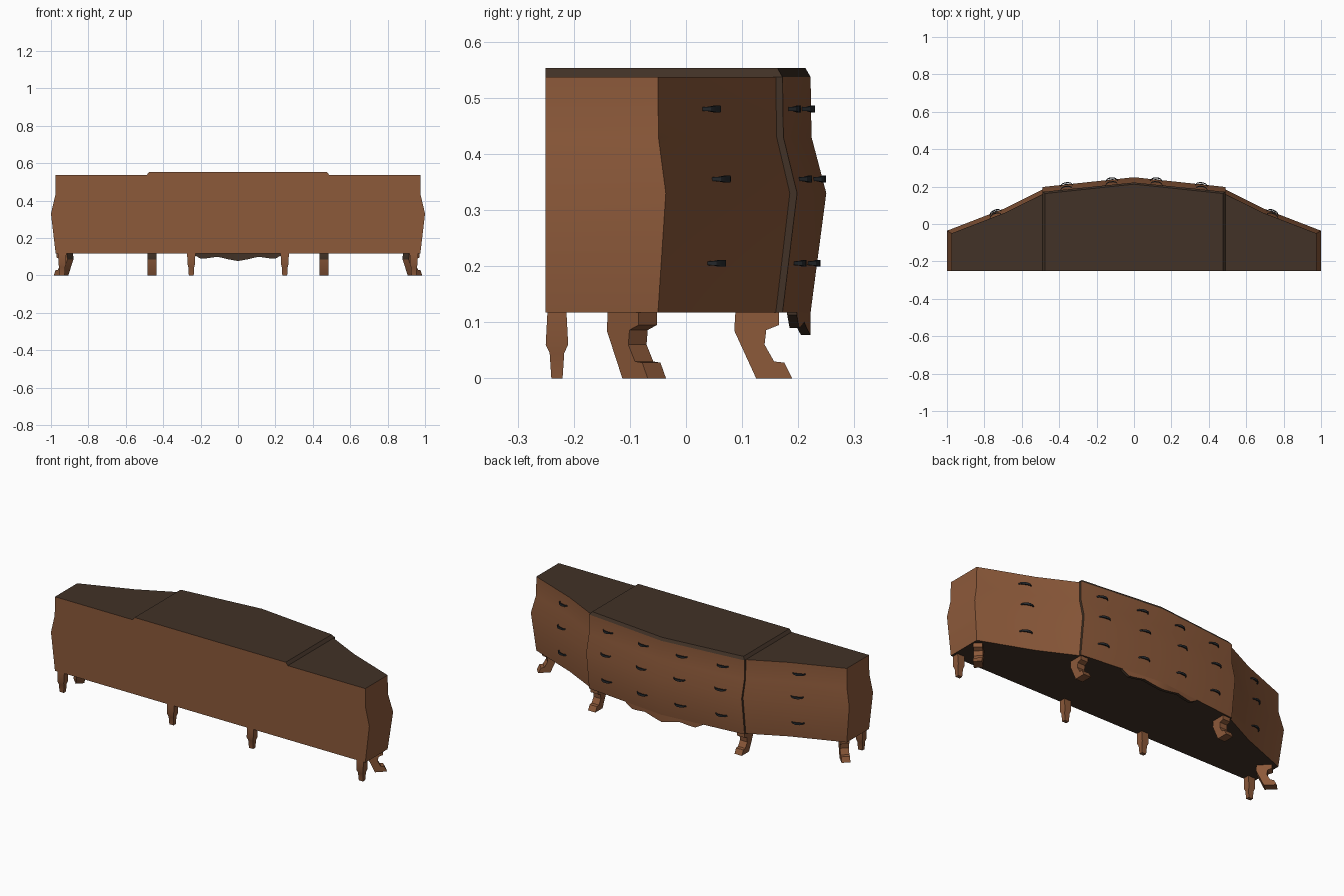
import bpy, bmesh, math
from mathutils import Matrix, Vector

if "Cube" in bpy.data.objects:
    bpy.data.objects.remove(bpy.data.objects["Cube"])


def make_material(name, rgb):
    m = bpy.data.materials.new(name)
    m.use_nodes = True
    m.diffuse_color = (*rgb, 1)
    m.node_tree.nodes["Principled BSDF"].inputs["Base Color"].default_value = (*rgb, 1)
    return m


WOOD = make_material("warm_wood", (0.262, 0.100, 0.042))
DARK = make_material("dark_wood", (0.054, 0.032, 0.020))
METAL = make_material("dark_metal", (0.020, 0.024, 0.028))


def loft(name, rings, mats, is_dark=None, matrix=None):
    """Join equal rings of points into a closed solid; faces passing is_dark get the second colour."""
    bm = bmesh.new()
    loops = [[bm.verts.new(p) for p in ring] for ring in rings]
    n = len(loops[0])
    for a, b in zip(loops, loops[1:]):
        for i in range(n):
            j = (i + 1) % n
            bm.faces.new((a[i], a[j], b[j], b[i]))
    bm.faces.new(loops[0])
    bm.faces.new(loops[-1])
    bmesh.ops.recalc_face_normals(bm, faces=bm.faces)
    bm.normal_update()
    if is_dark:
        for f in bm.faces:
            f.material_index = int(is_dark(f.normal, f.calc_center_median()))
    if matrix:
        bm.transform(matrix)
    mesh = bpy.data.meshes.new(name)
    bm.to_mesh(mesh)
    bm.free()
    for m in mats:
        mesh.materials.append(m)
    ob = bpy.data.objects.new(name, mesh)
    bpy.context.collection.objects.link(ob)
    bpy.ops.object.select_all(action='DESELECT')
    ob.select_set(True)
    bpy.context.view_layer.objects.active = ob
    bpy.ops.object.shade_smooth_by_angle(angle=math.radians(29))
    return ob


BACK, BOTTOM, TOP = -0.25, 0.117, 0.537
BELLY = ((BOTTOM, 0.0), (0.33, 1.0), (0.43, 0.06), (TOP, 0.0))   # height, bulge


def bulge(z):
    for (z0, b0), (z1, b1) in zip(BELLY, BELLY[1:]):
        if z <= z1:
            return b0 + (b1 - b0) * (z - z0) / (z1 - z0)
    return 0.0


def front_line(z):
    """Front edge for x >= 0: side section corner, middle, inner end; centre section end, middle."""
    b = bulge(z)
    return [(0.975 + 0.025 * b, -0.05 + 0.014 * b), (0.69, 0.06 + 0.024 * b),
            (0.488, 0.16 + 0.025 * b), (0.488, 0.172 + 0.026 * b), (0, 0.222 + 0.028 * b)]


def front_at(x, z):
    """Depth and slope of the front surface."""
    pts = front_line(z)
    for (x1, y1), (x0, y0) in zip(pts, pts[1:]):
        if x1 > x0 and x0 <= abs(x) <= x1:
            slope = (y1 - y0) / (x1 - x0)
            return y0 + slope * (abs(x) - x0), math.copysign(1, x) * slope


def side_ring(z, s):
    p = front_line(z)
    ring = [(p[0][0], BACK), p[0], p[1], p[2], (p[2][0], BACK)]
    return [(s * x, y, z) for x, y in ring]


def centre_ring(z, inset=0, lift=0):
    (ex, ey), (_, my) = front_line(z)[3:]
    ex, ey, my = ex - inset, ey - inset * 0.7, my - inset * 0.7
    return [(x, y, z + lift) for x, y in ((-ex, BACK), (-ex, ey), (0, my), (ex, ey), (ex, BACK))]


# Cabinet sections
levels = [z for z, _ in BELLY]
for side, s in (("left", 1), ("right", -1)):
    loft(side + "_cabinet", [side_ring(z, s) for z in levels], (WOOD, DARK),
         lambda n, c: abs(n.z) > 0.7)
loft("centre_cabinet", [centre_ring(z) for z in levels], (WOOD, DARK),
     lambda n, c: abs(n.z) > 0.7 or abs(n.x) > 0.9)
loft("centre_top", [centre_ring(TOP), centre_ring(TOP, 0.013, 0.016)], (WOOD, DARK),
     lambda n, c: n.y > -0.9)

# Scalloped apron below the centre section
half = ((0.24, 0.113), (0.2, 0.09), (0.165, 0.092), (0.11, 0.1), (0.05, 0.086))
stations = [(-x, z) for x, z in half] + [(0, 0.077)] + list(reversed(half))
rings = []
for x, z in stations:
    y = front_at(x, BOTTOM)[0]
    rings.append([(x, y, BOTTOM), (x, y, z), (x, y - 0.017, z), (x, y - 0.017, BOTTOM)])
loft("apron", rings, (WOOD, DARK), lambda n, c: n.y < 0.3)

# Curved front legs: profile in local depth and height, foot pointing forward
leg_profile = ((-0.05, BOTTOM), (0.028, BOTTOM), (0.028, 0.095), (0.005, 0.086), (0.002, 0.06),
               (0.019, 0.03), (0.037, 0.028), (0.051, 0), (-0.013, 0), (-0.052, 0.085))
for side, s in (("left", 1), ("right", -1)):
    for name, x, y, turn in (("inner", 0.46, 0.138, 0), ("outer", 0.933, -0.088, -45)):
        rings = [[(w, d, z) for d, z in leg_profile] for w in (-0.023, 0.023)]
        place = Matrix.Translation((s * x, y, 0)) @ Matrix.Rotation(math.radians(s * turn), 4, 'Z')
        loft(f"{side}_{name}_front_leg", rings, (WOOD, DARK),
             lambda n, c: n.y < -0.9 and c.z > 0.08, place)

    # Tapered back legs
    for name, x in (("inner", 0.25), ("outer", 0.94)):
        rings = []
        for z, w, d in ((BOTTOM, 0.022, 0.017), (0.06, 0.02, 0.02), (0.045, 0.016, 0.013), (0, 0.013, 0.01)):
            rings.append([(s * x + i * w, -0.23 + j * d, z)
                          for i, j in ((-1, -1), (1, -1), (1, 1), (-1, 1))])
        loft(f"{side}_{name}_back_leg", rings, (WOOD,))

# Bow-shaped drawer handles, three rows
bow = ((-0.035, -0.004, 0.003), (-0.024, 0.01, 0.004), (-0.01, 0.015, 0.006),
       (0.01, 0.015, 0.006), (0.024, 0.01, 0.004), (0.035, -0.004, 0.003))
for row, z in enumerate((0.205, 0.355, 0.48)):
    for col, x in enumerate((-0.74, -0.36, -0.12, 0.12, 0.36, 0.74)):
        y, slope = front_at(x, z)
        rings = [[(u, d - 0.003, -h), (u, d + 0.003, -h), (u, d + 0.003, h), (u, d - 0.003, h)]
                 for u, d, h in bow]
        place = Matrix.Translation(Vector((x, y, z))) @ Matrix.Rotation(math.atan(slope), 4, 'Z')
        loft(f"handle_{row + 1}_{col + 1}", rings, (METAL,), None, place)
